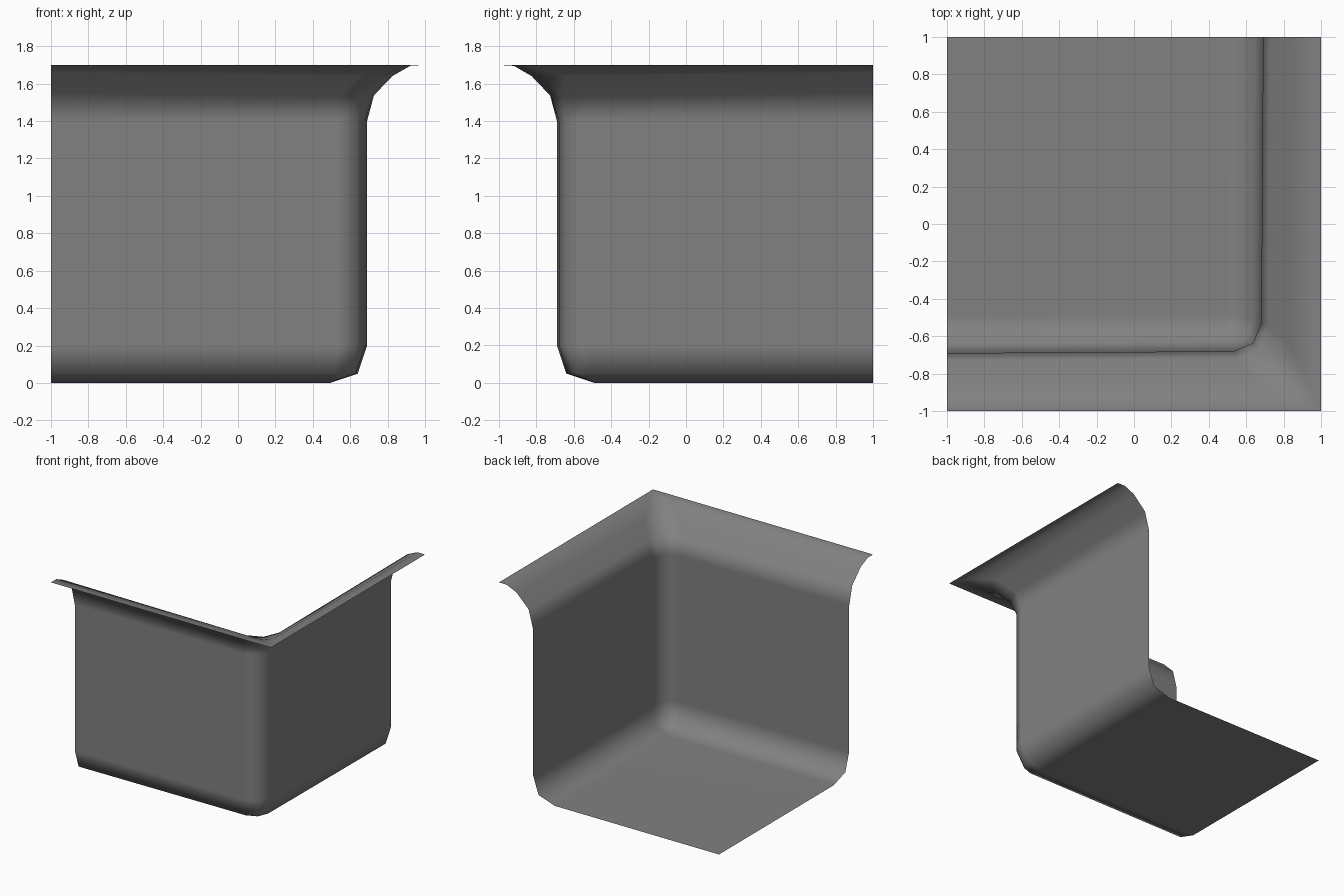
import bpy, bmesh, math

cube = bpy.data.objects.get("Cube")
if cube:
    bpy.data.objects.remove(cube, do_unlink=True)

# One flat colour
grey = bpy.data.materials.new("plain grey")
grey.use_nodes = True
colour = (0.22, 0.22, 0.22, 1)
grey.diffuse_color = colour
grey.node_tree.nodes["Principled BSDF"].inputs["Base Color"].default_value = colour

# Section levels: wall offset at the open ends, offset and radius at the
# rounded corner, height at the ends, height at the corner
LEVELS = [
    (0.49, 0.485, 0.0, 0.0, 0.0),
    (0.64, 0.63, 0.12, 0.05, 0.05),
    (0.69, 0.68, 0.15, 0.20, 0.20),
    (0.69, 0.68, 0.15, 1.40, 1.40),
    (0.73, 0.72, 0.17, 1.55, 1.53),
    (0.84, 0.825, 0.18, 1.66, 1.64),
    (0.93, 0.92, 0.09, 1.70, 1.695),
    (1.0, 1.0, 0.0, 1.70, 1.70),
]


def ring(bm, end, corner, radius, z_end, z_corner):
    """L-shaped line of points: left end, corner arc, back end."""
    centre = corner - radius
    pts = [(-1, -end, z_end)]
    for step in range(3):
        a = math.radians(-90 + 45 * step)
        pts.append((centre + radius * math.cos(a),
                    -centre + radius * math.sin(a), z_corner))
    pts.append((end, 1, z_end))
    return [bm.verts.new(p) for p in pts]


# Curved tray corner: floor, two walls and a flared lip
bm = bmesh.new()
rings = [ring(bm, *level) for level in LEVELS]
bm.faces.new(rings[0] + [bm.verts.new((-1, 1, 0))])
for low, high in zip(rings, rings[1:]):
    for i in range(len(low) - 1):
        bm.faces.new((low[i], high[i], high[i + 1], low[i + 1]))
bmesh.ops.remove_doubles(bm, verts=bm.verts, dist=0.0005)
for face in bm.faces:
    face.smooth = True

mesh = bpy.data.meshes.new("tray_corner")
bm.to_mesh(mesh)
bm.free()
mesh.materials.append(grey)
tray = bpy.data.objects.new("tray_corner", mesh)
bpy.context.collection.objects.link(tray)

# Keep the large panels flat while the bends stay smooth
weighted = tray.modifiers.new("weighted normals", 'WEIGHTED_NORMAL')
weighted.mode = 'FACE_AREA'
weighted.weight = 80
